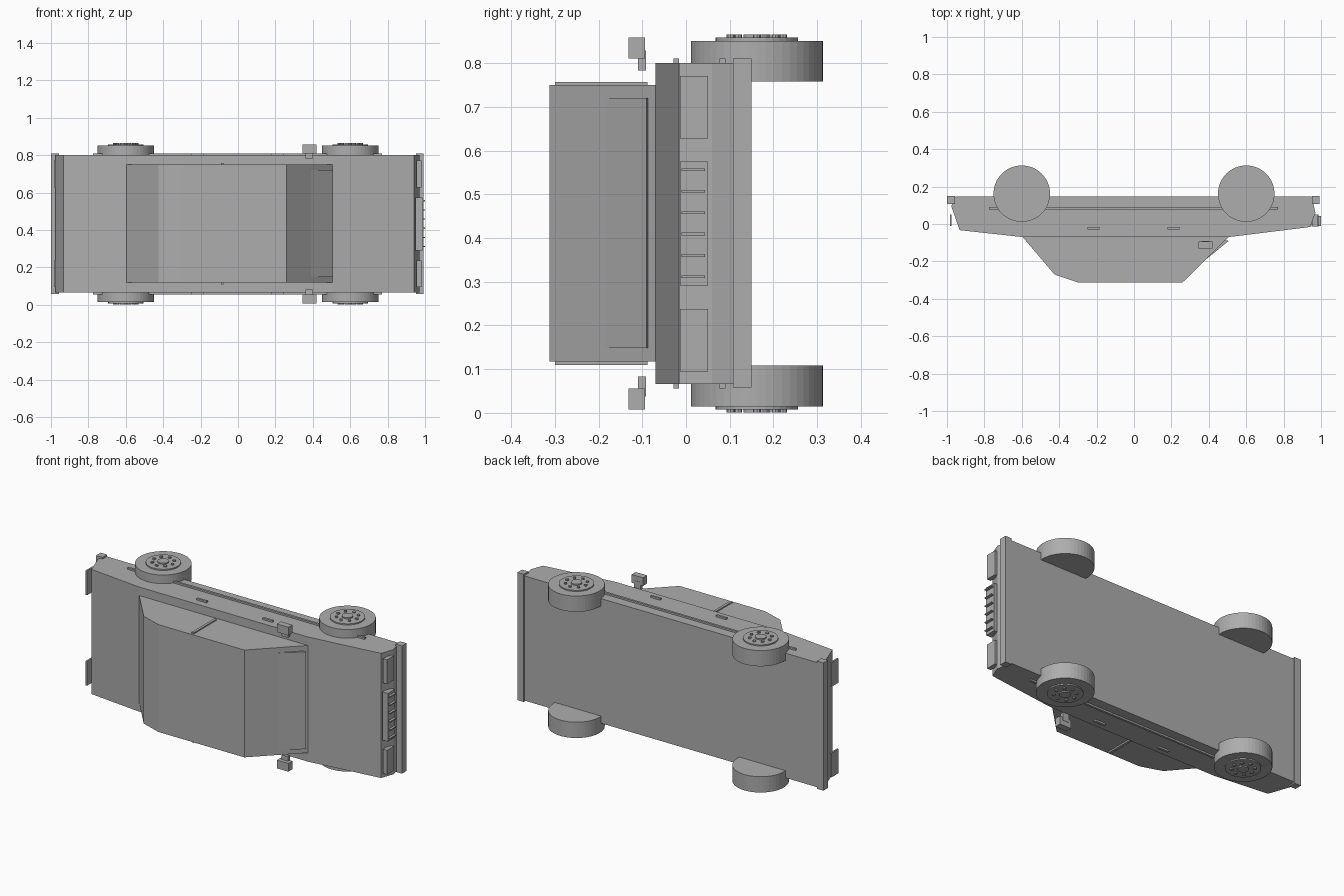
import bpy, bmesh, math
from mathutils import Matrix

cube = bpy.data.objects.get("Cube")
if cube:
    bpy.data.objects.remove(cube, do_unlink=True)

MID = 0.433  # mirror plane height; the car rests on its side

grey = bpy.data.materials.new("plain_grey")
grey.use_nodes = True
grey.diffuse_color = (0.42, 0.42, 0.42, 1)
grey.node_tree.nodes["Principled BSDF"].inputs["Base Color"].default_value = (0.42, 0.42, 0.42, 1)


def finish(name, bm):
    bmesh.ops.recalc_face_normals(bm, faces=bm.faces)
    mesh = bpy.data.meshes.new(name)
    bm.to_mesh(mesh)
    bm.free()
    mesh.materials.append(grey)
    obj = bpy.data.objects.new(name, mesh)
    bpy.context.collection.objects.link(obj)
    return obj


def prism(name, outline, z0, z1):
    """Extrude an (x, y) outline from z0 to z1."""
    bm = bmesh.new()
    base = bm.faces.new([bm.verts.new((x, y, z0)) for x, y in outline])
    new = bmesh.ops.extrude_face_region(bm, geom=[base])["geom"]
    verts = [v for v in new if isinstance(v, bmesh.types.BMVert)]
    bmesh.ops.translate(bm, verts=verts, vec=(0, 0, z1 - z0))
    return finish(name, bm)


def box(name, x0, x1, y0, y1, z0, z1):
    return prism(name, [(x0, y0), (x1, y0), (x1, y1), (x0, y1)], z0, z1)


def pair(name, x0, x1, y0, y1, z0, z1):
    """A box on the left and its mirror image on the right."""
    box("left_" + name, x0, x1, y0, y1, z0, z1)
    box("right_" + name, x0, x1, y0, y1, 2 * MID - z1, 2 * MID - z0)


def add_disc(bm, x, y, radius, z0, z1, sides):
    bmesh.ops.create_cone(bm, cap_ends=True, segments=sides, radius1=radius, radius2=radius,
                          depth=z1 - z0, matrix=Matrix.Translation((x, y, (z0 + z1) / 2)))


# Body and cabin
prism("body", [(-0.955, 0.147), (-0.977, 0.095), (-0.932, -0.033), (-0.595, -0.07),
               (0.505, -0.07), (0.942, -0.016), (0.97, 0.06), (0.95, 0.147)], 0.066, 0.8)
prism("cabin", [(-0.595, -0.07), (-0.425, -0.27), (-0.3, -0.312),
                (0.26, -0.312), (0.505, -0.07)], 0.118, 0.75)
prism("windscreen", [(0.39, -0.185), (0.507, -0.09), (0.47, -0.085)], 0.148, 0.72)

# Bumpers
box("front_bumper", 0.952, 0.993, 0.107, 0.15, 0.058, 0.81)
box("rear_bumper", -1, -0.957, 0.107, 0.15, 0.058, 0.81)

# Lights
pair("headlight", 0.955, 0.98, -0.014, 0.05, 0.628, 0.771)
pair("tail_light", -0.985, -0.975, -0.012, 0.052, 0.628, 0.771)

# Grille with slats
box("grille", 0.95, 0.986, -0.014, 0.05, 0.291, 0.575)
for i in range(6):
    z = 0.311 + i * 0.049
    box("grille_slat", 0.98, 1, -0.01, 0.044, z - 0.003, z + 0.003)

# Side trim, door handles, pillars and mirrors
pair("side_trim", -0.775, 0.77, 0.077, 0.09, 0.79, 0.81)
for x in (-0.217, 0.212):
    pair("door_handle", x - 0.032, x + 0.032, -0.029, -0.016, 0.79, 0.81)
pair("door_pillar", -0.092, -0.077, -0.3, -0.088, 0.74, 0.757)
pair("mirror_arm", 0.362, 0.402, -0.11, -0.092, 0.783, 0.829)
pair("mirror", 0.346, 0.42, -0.132, -0.094, 0.81, 0.858)

# Wheels with hub plate, cap and ring of bolts
for end, x in (("front", 0.6), ("rear", -0.6)):
    for side in ("left", "right"):
        bm = bmesh.new()
        y = 0.162
        add_disc(bm, x, y, 0.151, 0.758, 0.851, 48)
        add_disc(bm, x, y, 0.094, 0.845, 0.858, 32)
        add_disc(bm, x, y, 0.031, 0.85, 0.865, 16)
        for i in range(8):
            a = math.tau * i / 8
            add_disc(bm, x + 0.06 * math.cos(a), y + 0.06 * math.sin(a), 0.009, 0.85, 0.865, 8)
        if side == "right":
            for v in bm.verts:
                v.co.z = 2 * MID - v.co.z
        finish(side + "_" + end + "_wheel", bm)
